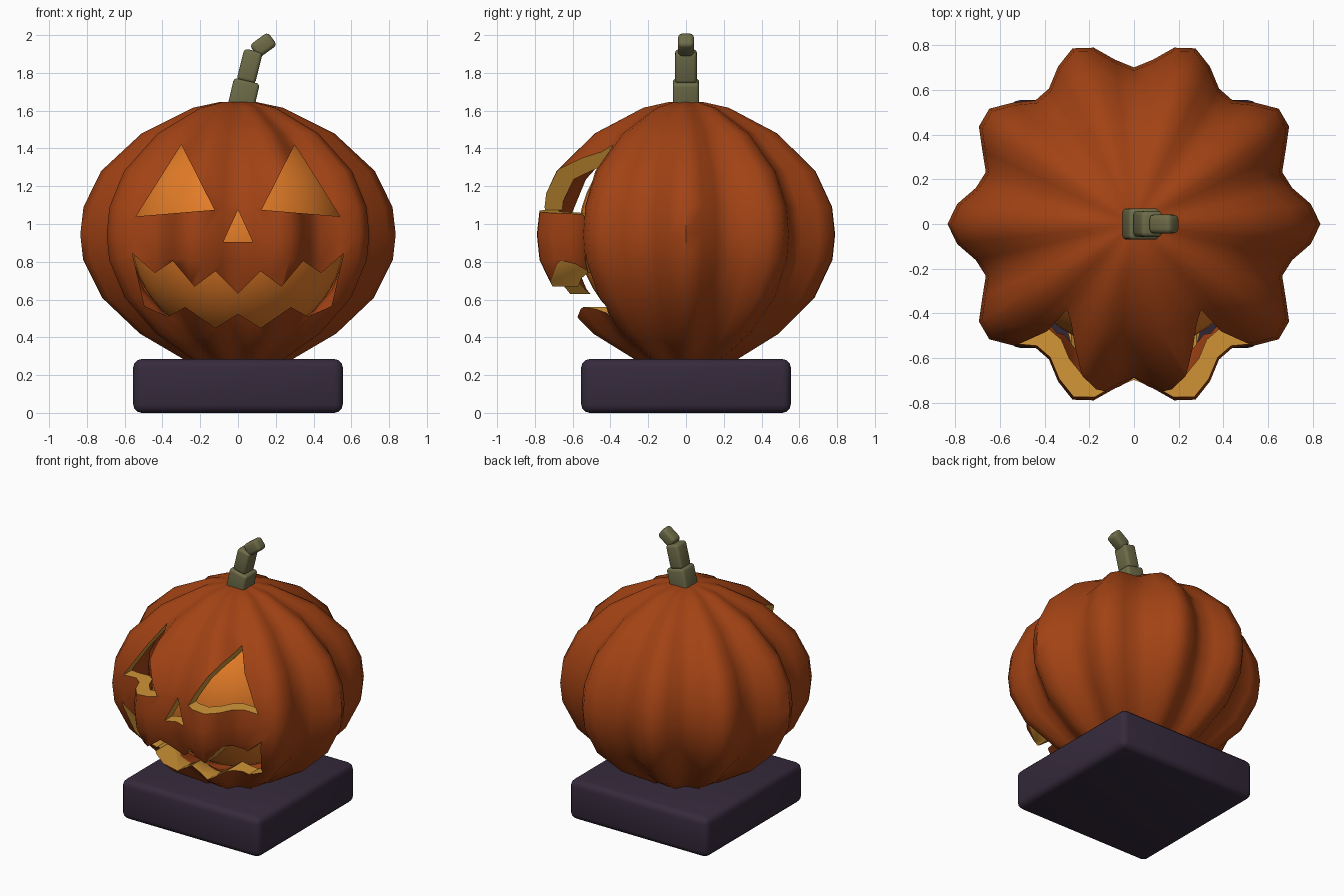
import bpy, bmesh, math
from mathutils import Matrix

if "Cube" in bpy.data.objects:
    bpy.data.objects.remove(bpy.data.objects["Cube"])


def mat(name, rgb):
    m = bpy.data.materials.new(name)
    m.diffuse_color = (*rgb, 1)
    m.use_nodes = True
    m.node_tree.nodes["Principled BSDF"].inputs["Base Color"].default_value = m.diffuse_color
    return m


SKIN = mat("pumpkin skin", (0.36, 0.055, 0.007))
FLESH = mat("cut flesh", (0.64, 0.30, 0.038))
GLOW = mat("glow orange", (0.78, 0.205, 0.021))
STEM = mat("stem green", (0.155, 0.149, 0.065))
BASE = mat("plinth purple", (0.036, 0.023, 0.045))
MID = 0.945


def make(name, bm, *mats):
    bmesh.ops.recalc_face_normals(bm, faces=bm.faces)
    me = bpy.data.meshes.new(name)
    bm.to_mesh(me)
    bm.free()
    ob = bpy.data.objects.new(name, me)
    bpy.context.collection.objects.link(ob)
    for m in mats:
        me.materials.append(m)
    return ob


def activate(ob):
    bpy.ops.object.select_all(action='DESELECT')
    ob.select_set(True)
    bpy.context.view_layer.objects.active = ob


def smooth(ob, deg):
    activate(ob)
    bpy.ops.object.shade_smooth_by_angle(angle=math.radians(deg))


# Ribbed pumpkin: ten lobes, low vertical ring count, hollow inside
PROFILE = [(0.14, 0.245), (0.29, 0.285), (0.52, 0.42), (0.72, 0.61), (0.82, 0.81),
           (0.835, 0.945), (0.818, 1.09), (0.725, 1.28), (0.51, 1.48),
           (0.24, 1.615), (0.1, 1.645)]
SEG = 56


def ribbed_shell(bm, scale):
    def vert(r, z, a):
        f = r * scale * (0.92 + 0.08 * math.cos(10 * a))
        return bm.verts.new((f * math.cos(a), f * math.sin(a), MID + (z - MID) * scale))
    rings = [[vert(r, z, 2 * math.pi * i / SEG) for i in range(SEG)] for r, z in PROFILE]
    low, top = vert(0, 0.235, 0), vert(0, 1.645, 0)
    faces = []
    for i in range(SEG):
        j = (i + 1) % SEG
        for a, b in zip(rings, rings[1:]):
            faces.append(bm.faces.new((a[i], a[j], b[j], b[i])))
        faces.append(bm.faces.new((rings[0][j], rings[0][i], low)))
        faces.append(bm.faces.new((rings[-1][i], rings[-1][j], top)))
    return faces


bm = bmesh.new()
ribbed_shell(bm, 1.0)
inner = ribbed_shell(bm, 0.87)
bmesh.ops.reverse_faces(bm, faces=inner)
me = bpy.data.meshes.new("pumpkin_shell")
bm.to_mesh(me)
bm.free()
pumpkin = bpy.data.objects.new("pumpkin_shell", me)
bpy.context.collection.objects.link(pumpkin)
me.materials.append(SKIN)
me.materials.append(FLESH)


# Carved face: outlines in the front plane, pushed through the front wall
def carve(name, outline):
    bm = bmesh.new()
    f = bm.faces.new([bm.verts.new((x, -1.0, z)) for x, z in outline])
    ext = bmesh.ops.extrude_face_region(bm, geom=[f])
    bmesh.ops.translate(bm, vec=(0, 0.95, 0),
                        verts=[v for v in ext['geom'] if isinstance(v, bmesh.types.BMVert)])
    for f in bm.faces:
        f.material_index = 1
    cutter = make(name, bm, SKIN, FLESH)
    cutter.hide_render = True
    mod = pumpkin.modifiers.new(name, 'BOOLEAN')
    mod.operation = 'DIFFERENCE'
    mod.solver = 'EXACT'
    mod.object = cutter
    activate(pumpkin)
    bpy.ops.object.modifier_apply(modifier=mod.name)
    bpy.data.objects.remove(cutter)


eye = [(0.54, 1.04), (0.125, 1.075), (0.30, 1.42)]
carve("right_eye_cutter", eye)
carve("left_eye_cutter", [(-x, z) for x, z in eye])
carve("nose_cutter", [(-0.078, 0.905), (0.078, 0.905), (0, 1.075)])
upper = [(0.56, 0.845), (0.44, 0.74), (0.345, 0.805), (0.23, 0.668), (0.12, 0.75)]
lower = [(0.12, 0.45), (0.28, 0.56), (0.37, 0.51), (0.495, 0.565)]
half = [(0, 0.525)] + lower + upper
carve("mouth_cutter", half + [(0, 0.63)] + [(-x, z) for x, z in reversed(half[1:])])
smooth(pumpkin, 50)

# Glowing core behind the openings
bm = bmesh.new()
bmesh.ops.create_uvsphere(bm, u_segments=40, v_segments=24, radius=0.57,
                          matrix=Matrix.Translation((0, 0, MID)))
smooth(make("glowing_core", bm, GLOW), 60)


# Bevelled boxes: plinth and three stem pieces
def box(name, size, loc, tilt, bevel, m):
    bm = bmesh.new()
    bmesh.ops.create_cube(bm, size=1)
    bmesh.ops.scale(bm, vec=size, verts=bm.verts)
    bmesh.ops.bevel(bm, geom=bm.edges[:], offset=bevel, segments=3, profile=0.5,
                    affect='EDGES')
    bm.transform(Matrix.Translation(loc) @ Matrix.Rotation(math.radians(tilt), 4, 'Y'))
    smooth(make(name, bm, m), 35)


box("plinth", (1.11, 1.11, 0.285), (0, 0, 0.1425), 0, 0.045, BASE)
box("stem_lower", (0.14, 0.14, 0.17), (0.028, 0, 1.675), 13, 0.018, STEM)
box("stem_middle", (0.10, 0.115, 0.17), (0.062, 0, 1.835), 14, 0.02, STEM)
box("stem_tip", (0.085, 0.085, 0.12), (0.134, 0, 1.947), 54, 0.022, STEM)
